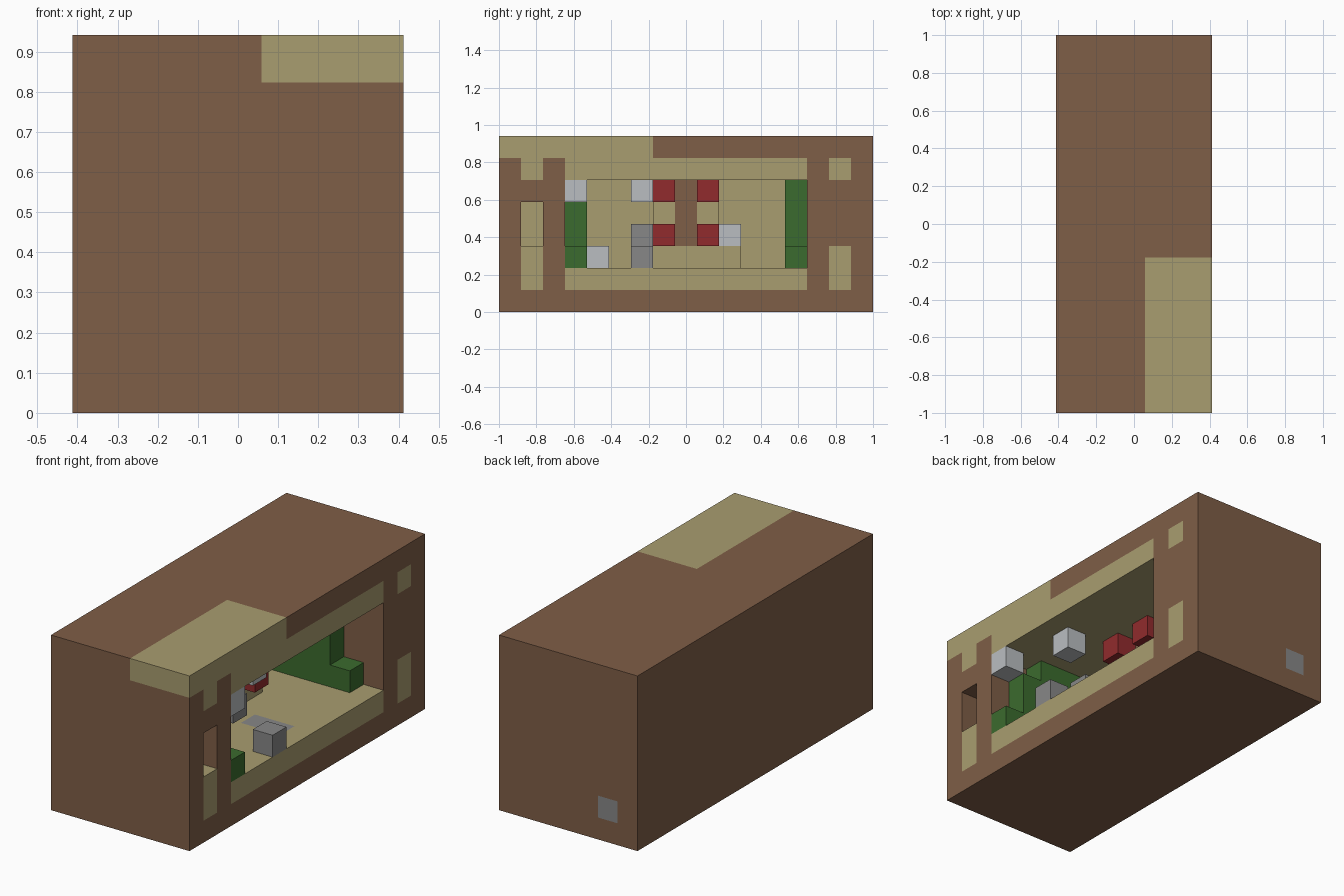
import bpy
import bmesh
from mathutils import Vector

if "Cube" in bpy.data.objects:
    bpy.data.objects.remove(bpy.data.objects["Cube"], do_unlink=True)

U = 2 / 17                      # block size
SIZE = Vector((7, 17, 8))       # whole building in blocks


def linear(c):
    c /= 255
    return c / 12.92 if c <= 0.04045 else ((c + 0.055) / 1.055) ** 2.4


def material(name, *rgb):
    m = bpy.data.materials.new(name)
    m.use_nodes = True
    colour = [linear(c) for c in rgb] + [1]
    m.diffuse_color = colour
    m.node_tree.nodes["Principled BSDF"].inputs["Base Color"].default_value = colour
    return m


MATS = {
    "brown": material("brown", 127, 94, 71),
    "tan": material("tan", 169, 157, 112),
    "green": material("green", 59, 107, 46),
    "red": material("red", 145, 43, 45),
    "white": material("pale grey", 186, 190, 193),
    "grey": material("mid grey", 135, 135, 135),
}

blocks = {}                     # cell -> (part, colour)


def fill(part, colour, x, y, z):
    """Fill a box of blocks; each range is (first, last) inclusive or one index."""
    spans = [r if isinstance(r, tuple) else (r, r) for r in (x, y, z)]
    for i in range(spans[0][0], spans[0][1] + 1):
        for j in range(spans[1][0], spans[1][1] + 1):
            for k in range(spans[2][0], spans[2][1] + 1):
                if part is None:
                    blocks.pop((i, j, k), None)
                else:
                    blocks[i, j, k] = (part, colour)


# Outer shell
fill("shell", "brown", (0, 6), (0, 16), (0, 7))
# Lining of the room and of the narrow window
fill("shell", "tan", (1, 6), (3, 13), (1, 6))
fill("shell", "tan", (1, 6), 1, (1, 4))
# Hollow out the room and the window
fill(None, None, (2, 6), (3, 13), (2, 5))
fill(None, None, (2, 6), 1, (3, 4))
# Roof corner, wall panels, floor plate and rear port
fill("shell", "tan", (4, 6), (0, 6), 7)
fill("shell", "tan", 6, 1, 6)
fill("shell", "tan", 6, 15, (1, 2))
fill("shell", "tan", 6, 15, 6)
fill("shell", "grey", (4, 5), 8, 1)
fill("shell", "grey", 1, 16, 1)

# Stepped green benches at both ends of the room
fill("front_bench", "green", (2, 4), 3, (2, 5))
fill("front_bench", "green", 5, 3, (2, 4))
fill("front_bench", "green", 6, 3, 2)
fill("back_bench", "green", (2, 4), 13, (2, 5))
fill("back_bench", "green", 5, 13, 2)

# Counter with upright post and cabinets
fill("counter", "tan", 2, (7, 10), 2)
fill("counter", "tan", 2, (7, 9), (3, 5))
fill("counter_post", "brown", 2, 8, (3, 5))

# Red cushions either side of the post
for j in (7, 9):
    for k in (3, 5):
        fill("cushions", "red", 3, j, k)

# Pale lamps and boxes, grey stools
fill("door_lamp", "white", 6, 3, 5)
fill("ceiling_lamp", "white", 5, 6, 5)
fill("counter_box", "white", 2, 10, 3)
fill("floor_box", "white", 4, 4, 2)
fill("near_stool", "grey", 6, 6, 2)
fill("far_stool", "grey", 4, 6, 3)


def build(part):
    """Make one mesh from the exposed faces of a part's blocks."""
    bm = bmesh.new()
    names = sorted({c for p, c in blocks.values() if p == part})
    for cell, (owner, colour) in blocks.items():
        if owner != part:
            continue
        centre = Vector(cell) + Vector((0.5, 0.5, 0.5))
        for axis in range(3):
            for sign in (-1, 1):
                n = Vector((0, 0, 0))
                n[axis] = sign
                if tuple(int(a + b) for a, b in zip(cell, n)) in blocks:
                    continue
                a = Vector((0, 0, 0))
                a[(axis + 1) % 3] = 0.5
                b = n.cross(a)
                mid = centre + n / 2 - Vector((SIZE.x / 2, SIZE.y / 2, 0))
                ring = (mid - a - b, mid + a - b, mid + a + b, mid - a + b)
                face = bm.faces.new([bm.verts.new(p * U) for p in ring])
                face.material_index = names.index(colour)
    bmesh.ops.remove_doubles(bm, verts=bm.verts, dist=0.001)
    bm.normal_update()
    mesh = bpy.data.meshes.new(part)
    bm.to_mesh(mesh)
    bm.free()
    for c in names:
        mesh.materials.append(MATS[c])
    bpy.context.scene.collection.objects.link(bpy.data.objects.new(part, mesh))


for part_name in sorted({p for p, c in blocks.values()}):
    build(part_name)
